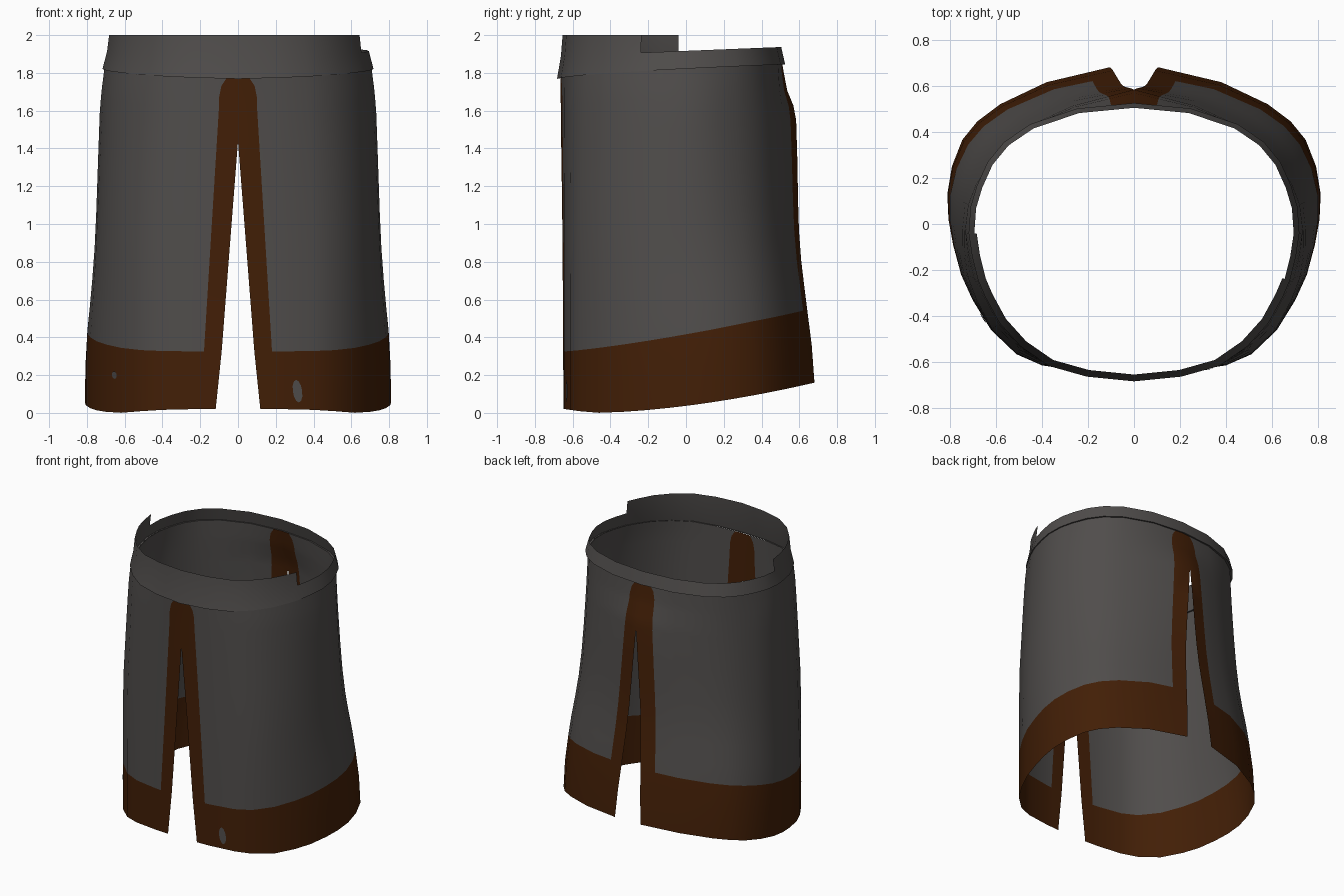
import bpy, bmesh, math

if "Cube" in bpy.data.objects:
    bpy.data.objects.remove(bpy.data.objects["Cube"])

# Right half of the cross-sections, front to back: waist and hem
WAIST = [(0, -.668), (.2, -.648), (.36, -.603), (.48, -.52), (.57, -.42), (.63, -.31),
         (.66, -.24), (.685, -.14), (.70, -.04), (.692, .07), (.665, .16), (.62, .26),
         (.55, .345), (.44, .42), (.24, .487), (0, .51)]
HEM = [(0, -.656), (.22, -.642), (.4, -.613), (.51, -.565), (.62, -.46), (.7, -.33),
       (.75, -.22), (.785, -.09), (.805, .02), (.81, .13), (.79, .25), (.745, .365),
       (.68, .445), (.58, .52), (.38, .615), (0, .705)]
# Flare from waist (0) to hem (1) by height, for front, side, back corner, back centre
FLARE_Z = [.2, .4, .6, .8, 1, 1.4, 1.6, 1.7, 1.84]
FLARE = [[1, 1, 1, .97, .92, .62, .45, .35, .1],
         [1, .95, .77, .6, .5, .37, .3, .22, .05],
         [1, .87, .70, .48, .30, .12, .06, .03, 0],
         [1, .88, .72, .58, .49, .42, .36, .14, 0]]
# Which flare curve each section point follows
ZONE = [0, 0, 0, 0, 0, .3, .5, .75, 1, 1.3, 1.6, 2, 2, 2, 2.4, 3]


def material(name, rgb):
    m = bpy.data.materials.new(name)
    m.diffuse_color = (*rgb, 1)
    m.use_nodes = True
    m.node_tree.nodes["Principled BSDF"].inputs["Base Color"].default_value = m.diffuse_color
    return m


GREY = material("dark grey cloth", (.080, .074, .071))
BROWN = material("brown leather trim", (.055, .0135, .002))


def lerp(a, b, t):
    return a + (b - a) * t


def interp(table, x):
    if x <= table[0][0]:
        return table[0][1]
    for (x0, y0), (x1, y1) in zip(table, table[1:]):
        if x <= x1:
            return lerp(y0, y1, (x - x0) / (x1 - x0))
    return table[-1][1]


def flare(zone, z):
    a = min(2, int(zone))
    f = [interp(list(zip(FLARE_Z, FLARE[i])), z) for i in (a, a + 1)]
    return lerp(f[0], f[1], zone - a)


def hem_bottom(y):
    return .16 * ((y + .5) / 1.18) ** 1.7 if y > -.5 else .02 * (-.5 - y) / .14


def hem_top(y):
    return .325 + .215 * (max(0, y + .65) / 1.3) ** 1.25


def band_bottom(y):
    return 1.77 + .078 * (max(0, y + .67) / 1.17) ** .62


def make(name, verts, faces, mats, indices=None):
    me = bpy.data.meshes.new(name)
    me.from_pydata(verts, [], faces)
    for m in mats:
        me.materials.append(m)
    if indices:
        for p, i in zip(me.polygons, indices):
            p.material_index = i
    ob = bpy.data.objects.new(name, me)
    bpy.context.collection.objects.link(ob)
    bpy.ops.object.select_all(action='DESELECT')
    ob.select_set(True)
    bpy.context.view_layer.objects.active = ob
    bpy.ops.object.shade_smooth_by_angle(angle=math.radians(40))
    return ob


# Skirt: rows run upward, columns run from the front slit to the back slit
APEX = .77
ROWS = [-1, -.5, 0, .1, .2, .32, .45, .6, APEX, .83, .89, .93, .97, 1]


def row_points(u):
    pts = []
    for (wx, wy), (hx, hy), zone in zip(WAIST, HEM, ZONE):
        if u <= 0:
            z = lerp(hem_top(hy), hem_bottom(hy), -u)
        else:
            z = lerp(hem_top(hy), band_bottom(wy), u)
        t = flare(zone, z)
        pts.append((lerp(wx, hx, t), lerp(wy, hy, t), z))
    return pts


def at_x(a, b, x):
    # point on the line from centre point a to b at the given x
    t = x / b[0]
    return (x, lerp(a[1], b[1], t), lerp(a[2], b[2], t))


verts, faces, mats = [], [], []
for u in ROWS:
    p = row_points(u)
    k = (u + .28) / (APEX + .28) if u > 0 else lerp(.28, 0, -u) / (APEX + .28)
    k = min(1, max(0, k))
    outer = {1: .06, .97: .088}.get(u, lerp(.18, .10, min(1, max(0, u) / .9)))
    row = [at_x(p[0], p[1], .118 * (1 - k)), at_x(p[0], p[1], outer)]
    row += p[1:-1]
    row += [at_x(p[-1], p[-2], outer), at_x(p[-1], p[-2], .105 * (1 - k))]
    verts += row
n = len(HEM) + 2
for r in range(len(ROWS) - 1):
    for c in range(n - 1):
        a = r * n + c
        faces.append((a, a + 1, a + n + 1, a + n))
        # brown below the hem line and beside both slits
        mats.append(1 if ROWS[r] < 0 or c in (0, n - 2) else 0)
skirt = make("skirt", verts, faces, [GREY, BROWN], mats)
mod = skirt.modifiers.new("mirror", 'MIRROR')
mod.merge_threshold = .001

# Waistband: closed ring with an under-lip, taller over the front
ring = WAIST + [(-x, y) for x, y in WAIST[-2:0:-1]]
m = len(ring)


def ring_row(scale, height):
    return [(x * scale, (y + .08) * scale - .08, height(y)) for x, y in ring]


verts = ring_row(1.0, band_bottom)
verts += ring_row(1.025, lambda y: band_bottom(y) - .003)
verts += ring_row(.99, lambda y: 1.915 + .04 * (y + .04))
verts += ring_row(.975, lambda y: 2.0)
faces = []
for r in range(3):
    for c in range(m):
        d = (c + 1) % m
        ya, yb = ring[c][1], ring[d][1]
        right = ring[c][0] + ring[d][0] > 0
        if r == 2 and max(ya, yb) > (-.24 if right else -.04) + .001:
            continue
        faces.append((r * m + c, r * m + d, (r + 1) * m + d, (r + 1) * m + c))
band = make("waistband", verts, faces, [GREY])
bm = bmesh.new()
bm.from_mesh(band.data)
bmesh.ops.delete(bm, geom=[v for v in bm.verts if not v.link_faces], context='VERTS')
bm.to_mesh(band.data)
bm.free()


# Small worn spots on the front hem
def spot(name, cx, cz, rx, rz):
    pts = []
    for i in range(12):
        a = math.tau * i / 12
        x = cx + rx * math.cos(a)
        # slight lean, as if rubbed away
        pts.append((x - .12 * rz * math.sin(a), interp(HEM[:9], abs(x)) - .005,
                    cz + rz * math.sin(a)))
    make(name, pts, [tuple(range(12))], [GREY])


spot("worn_spot_right", .315, .115, .025, .06)
spot("worn_spot_left", -.655, .2, .013, .02)
